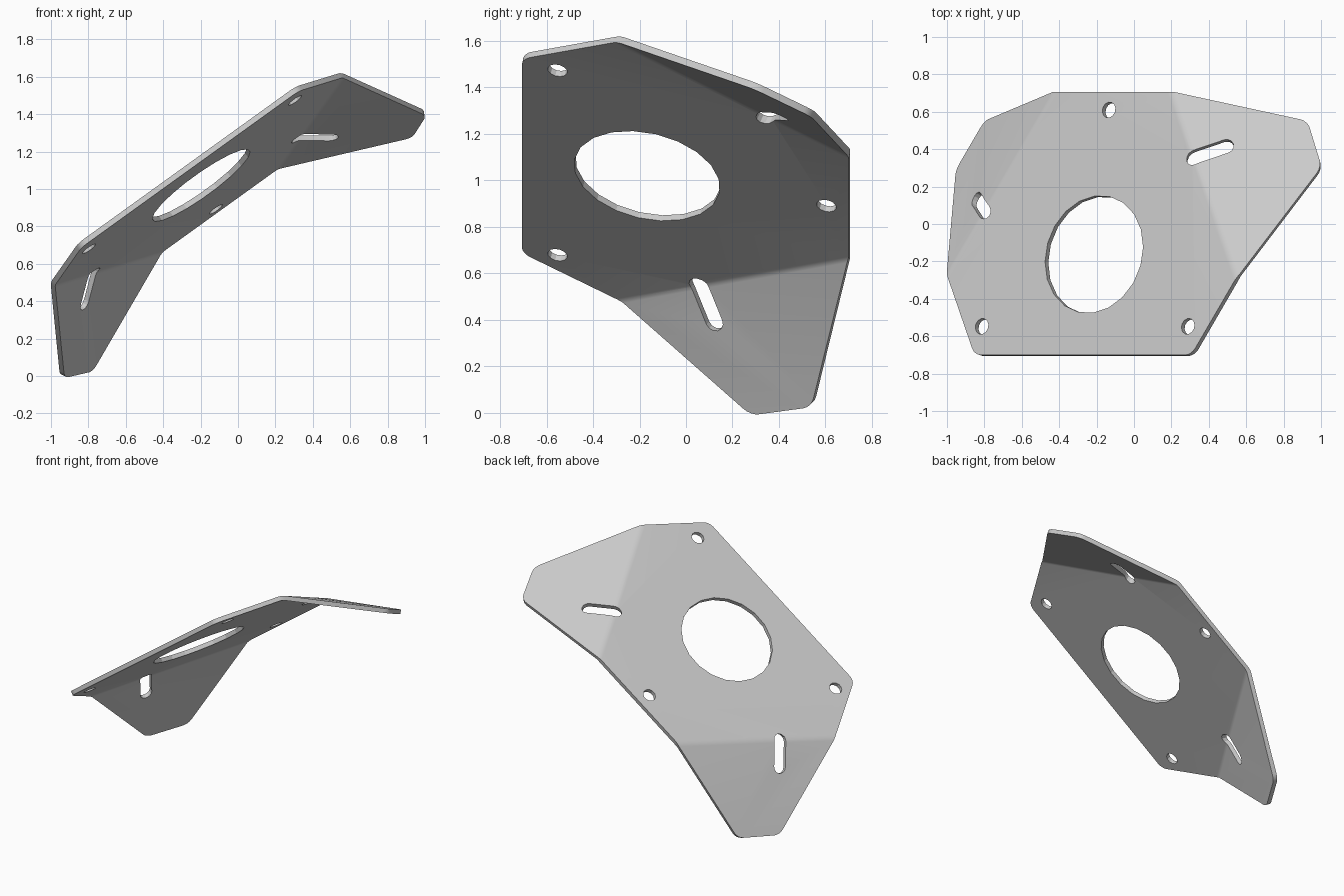
import bpy
import bmesh
import math
from mathutils import Vector

cube = bpy.data.objects.get("Cube")
if cube:
    bpy.data.objects.remove(cube, do_unlink=True)

THICKNESS = 0.03

steel = bpy.data.materials.new("plain grey")
steel.use_nodes = True
GREY = (0.6, 0.6, 0.6, 1)
steel.diffuse_color = GREY
steel.node_tree.nodes["Principled BSDF"].inputs["Base Color"].default_value = GREY


def web(x, y):
    """Point on the tilted middle panel."""
    return Vector((x, y, 0.72 * x - 0.24 * y + 1.139))


def make_object(name, bm):
    mesh = bpy.data.meshes.new(name)
    bm.to_mesh(mesh)
    bm.free()
    ob = bpy.data.objects.new(name, mesh)
    bpy.context.collection.objects.link(ob)
    return ob


def add_slot(bm, a, b, normal, radius, sides):
    """Prism for a round hole (a == b) or a slot running from a to b."""
    u = (b - a).normalized() if a != b else normal.orthogonal().normalized()
    v = normal.cross(u)
    ring = []
    for end, start in ((b, -math.pi / 2), (a, math.pi / 2)):
        steps = sides // 2
        for i in range(steps + (a != b)):
            t = start + math.pi * i / steps
            ring.append(end + radius * (u * math.cos(t) + v * math.sin(t)) - normal * 0.1)
    face = bm.faces.new([bm.verts.new(p) for p in ring])
    top = bmesh.ops.extrude_face_region(bm, geom=[face])["geom"]
    bmesh.ops.translate(bm, vec=normal * 0.2,
                        verts=[g for g in top if isinstance(g, bmesh.types.BMVert)])


# Mid-surface corners: middle panel, fold ends and wing tips
front_right, front_left = web(-0.845, -0.703), web(0.315, -0.703)
fold_r = [web(-0.99, -0.28), web(-0.415, 0.703)]
fold_l = [web(0.555, -0.29), web(0.205, 0.703)]
tip_r = [Vector((-0.94, 0.285, -0.005)), Vector((-0.788, 0.545, 0.03))]
tip_l = [Vector((1.005, 0.3, 1.405)), Vector((0.93, 0.545, 1.287))]

bm = bmesh.new()
points = [front_right, front_left, *fold_l, *fold_r, *tip_l, *tip_r]
fr, fl, l0, l1, r0, r1, tl0, tl1, tr0, tr1 = [bm.verts.new(p) for p in points]
bm.faces.new((fr, fl, l0, l1, r1, r0))
bm.faces.new((l0, tl0, tl1, l1))
bm.faces.new((r0, r1, tr1, tr0))
bm.normal_update()
normals = [f.normal.copy() for f in bm.faces]

# Small bend radius on the folds, then rounded outline corners
folds = [e for e in bm.edges if len(e.link_faces) == 2]
bmesh.ops.bevel(bm, geom=folds, offset=0.018, segments=3, profile=0.5, affect='EDGES')
corners = [v for v in bm.verts
           if any((v.co - p).length < 1e-4 for p in (front_right, front_left, *tip_l, *tip_r))]
bmesh.ops.bevel(bm, geom=corners, offset=0.04, segments=4, profile=0.5, affect='VERTICES')
plate = make_object("bent_plate", bm)
plate.data.materials.append(steel)

solid = plate.modifiers.new("thickness", 'SOLIDIFY')
solid.thickness = THICKNESS
solid.offset = 0
solid.use_even_offset = True

# Large bore, three bolt holes and one slot in each wing
bm = bmesh.new()
bore = web(-0.205, -0.165)
add_slot(bm, bore, bore, normals[0], 0.32, 20)
for x, y in ((-0.805, -0.55), (0.297, -0.55), (-0.126, 0.607)):
    add_slot(bm, web(x, y), web(x, y), normals[0], 0.043, 12)
add_slot(bm, Vector((0.32, 0.35, 1.29)), Vector((0.495, 0.41, 1.288)), normals[1], 0.04, 12)
add_slot(bm, Vector((-0.775, 0.055, 0.55)), Vector((-0.83, 0.127, 0.395)), normals[2], 0.041, 12)
bmesh.ops.recalc_face_normals(bm, faces=bm.faces)
cutter = make_object("hole_cutter", bm)
cutter.hide_render = True

cut = plate.modifiers.new("holes", 'BOOLEAN')
cut.operation = 'DIFFERENCE'
cut.solver = 'EXACT'
cut.object = cutter

# Bake the cuts and drop the helper
bpy.ops.object.select_all(action='DESELECT')
plate.select_set(True)
bpy.context.view_layer.objects.active = plate
for name in ("thickness", "holes"):
    bpy.ops.object.modifier_apply(modifier=name)
bpy.data.objects.remove(cutter, do_unlink=True)
bpy.ops.object.shade_smooth_by_angle(angle=math.radians(15))
